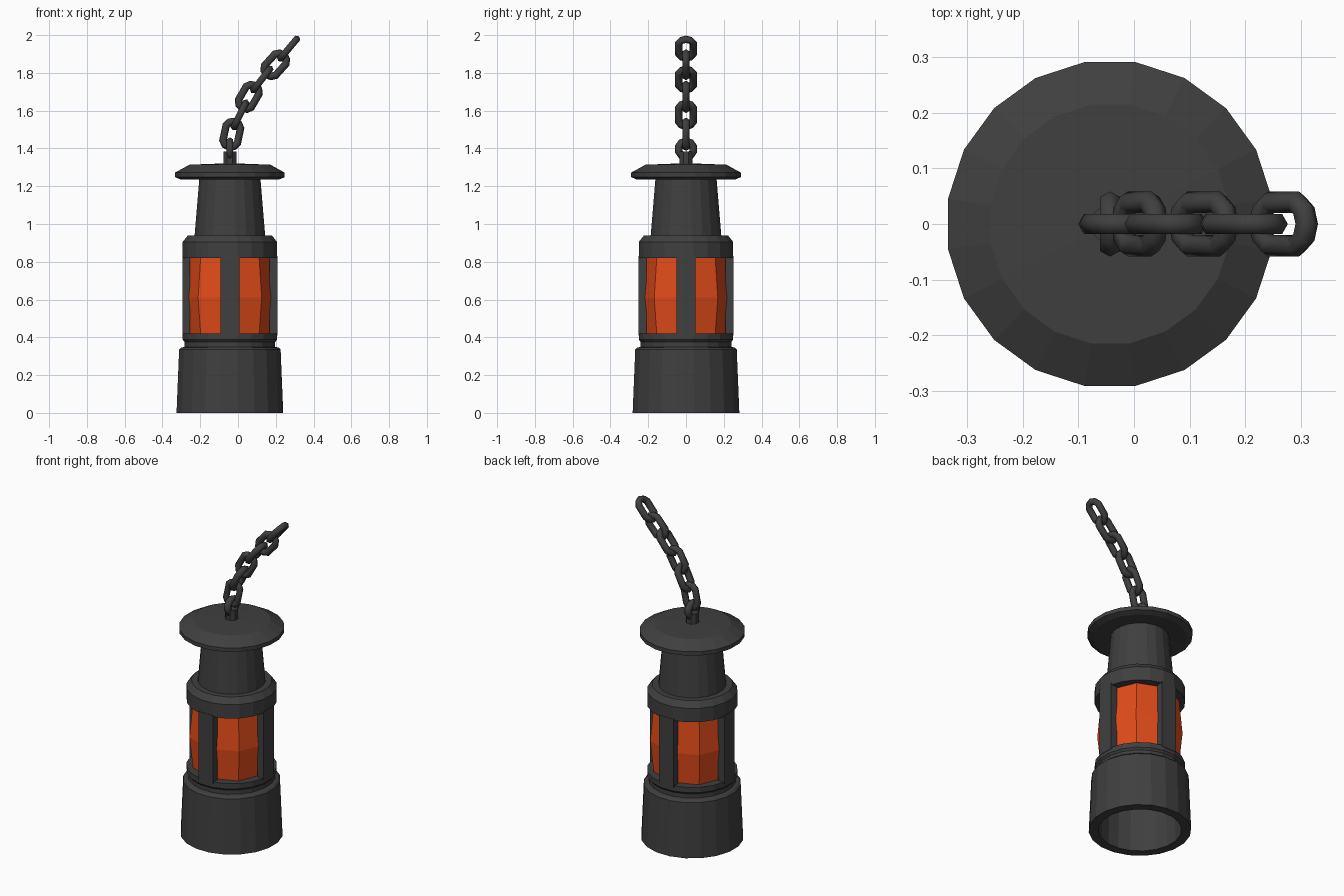
import bpy, bmesh
from math import sin, cos, pi, radians, copysign
from mathutils import Matrix, Vector

if "Cube" in bpy.data.objects:
    bpy.data.objects.remove(bpy.data.objects["Cube"])

CX = -0.043  # lantern axis


def finish(name, bm, mat=None):
    bmesh.ops.remove_doubles(bm, verts=bm.verts, dist=1e-5)
    bmesh.ops.recalc_face_normals(bm, faces=bm.faces)
    me = bpy.data.meshes.new(name)
    bm.to_mesh(me)
    bm.free()
    ob = bpy.data.objects.new(name, me)
    bpy.context.collection.objects.link(ob)
    if mat:
        me.materials.append(mat)
    return ob


def lathe(name, profile, sides=20, offset=0.5, mat=None):
    """Spin (radius, z) points around the lantern axis; ends on the axis close it."""
    bm = bmesh.new()
    rings = []
    for r, z in profile:
        angs = [2 * pi * (i + offset) / sides for i in range(sides)]
        if r == 0:
            rings.append([bm.verts.new((CX, 0, z))])
        else:
            rings.append([bm.verts.new((CX + r * cos(a), r * sin(a), z)) for a in angs])
    for a, b in zip(rings, rings[1:]):
        for i in range(sides):
            j = (i + 1) % sides
            if len(a) == 1:
                bm.faces.new((a[0], b[i], b[j]))
            elif len(b) == 1:
                bm.faces.new((a[i], a[j], b[0]))
            else:
                bm.faces.new((a[i], a[j], b[j], b[i]))
    return finish(name, bm, mat)


iron = bpy.data.materials.new("dark_iron")
iron.diffuse_color = (0.05, 0.05, 0.05, 1)
iron.use_nodes = True
iron.node_tree.nodes["Principled BSDF"].inputs["Base Color"].default_value = iron.diffuse_color
amber = bpy.data.materials.new("amber_glass")
amber.diffuse_color = (0.75, 0.07, 0.01, 1)
amber.use_nodes = True
amber.node_tree.nodes["Principled BSDF"].inputs["Base Color"].default_value = amber.diffuse_color

# Hollow base and neck
lathe("base", [(0, 0.32), (0.222, 0.32), (0.232, 0), (0.286, 0), (0.272, 0.335),
               (0.262, 0.345), (0.243, 0.35), (0.243, 0.378), (0, 0.378)], mat=iron)
# Rings above and below the windows
lathe("lower_ring", [(0, 0.372), (0.24, 0.372), (0.253, 0.388), (0.253, 0.42),
                     (0, 0.42)], mat=iron)
lathe("upper_ring", [(0, 0.82), (0.253, 0.82), (0.253, 0.905), (0.225, 0.94),
                     (0, 0.94)], mat=iron)
# Bulging eight-sided glass
lathe("glass", [(0.218, 0.41), (0.238, 0.61), (0.218, 0.83)], 8, 0, amber)
# Tapered chimney, lid and hook stub
lathe("chimney", [(0, 0.93), (0.19, 0.93), (0.163, 1.25), (0, 1.25)], mat=iron)
lathe("lid", [(0, 1.24), (0.262, 1.235), (0.294, 1.248), (0.294, 1.272),
              (0.217, 1.314), (0, 1.322)], mat=iron)
lathe("stub", [(0, 1.31), (0.037, 1.31), (0.037, 1.383), (0, 1.383)], 8, mat=iron)

# Four window posts
for k in range(4):
    bm = bmesh.new()
    m = (Matrix.Translation((CX, 0, 0.62)) @ Matrix.Rotation(k * pi / 2, 4, 'Z')
         @ Matrix.Translation((0.231, 0, 0)) @ Matrix.Diagonal((0.042, 0.1, 0.42, 1)))
    bmesh.ops.create_cube(bm, size=1, matrix=m)
    finish(f"window_post_{k + 1}", bm, iron)


def link(name, x, z, tilt, turned, stretch):
    """Chain link: a coarse ring pulled long; turned links are wide along y."""
    bm = bmesh.new()
    major, minor, R, r = 10, 6, 0.041, 0.0205
    d = Vector((cos(tilt), 0, sin(tilt)))
    n = Vector((-sin(tilt), 0, cos(tilt)))
    y = Vector((0, 1, 0))
    side, up = (y, n) if turned else (n, y)
    c = Vector((x, 0, z))
    g = []
    for i in range(major):
        a = 2 * pi * i / major
        row = []
        for j in range(minor):
            b = 2 * pi * j / minor
            q = R + r * cos(b)
            u = q * cos(a) + copysign(stretch, cos(a))
            row.append(bm.verts.new(c + d * u + side * q * sin(a) + up * r * sin(b)))
        g.append(row)
    for i in range(major):
        for j in range(minor):
            i2, j2 = (i + 1) % major, (j + 1) % minor
            bm.faces.new((g[i][j], g[i2][j], g[i2][j2], g[i][j2]))
    ob = finish(name, bm, iron)
    ob.data.shade_smooth()


# Chain leaning to the right, alternate links turned a quarter
chain = [(CX, 1.397, 90, 0.0), (-0.033, 1.475, 78, 0.028), (0.010, 1.578, 64, 0.028),
         (0.057, 1.673, 60, 0.028), (0.125, 1.765, 52, 0.028),
         (0.197, 1.843, 48, 0.028), (0.268, 1.928, 50, 0.024)]
for k, (x, z, t, s) in enumerate(chain):
    link(f"chain_link_{k + 1}", x, z, radians(t), k % 2 == 0, s)
